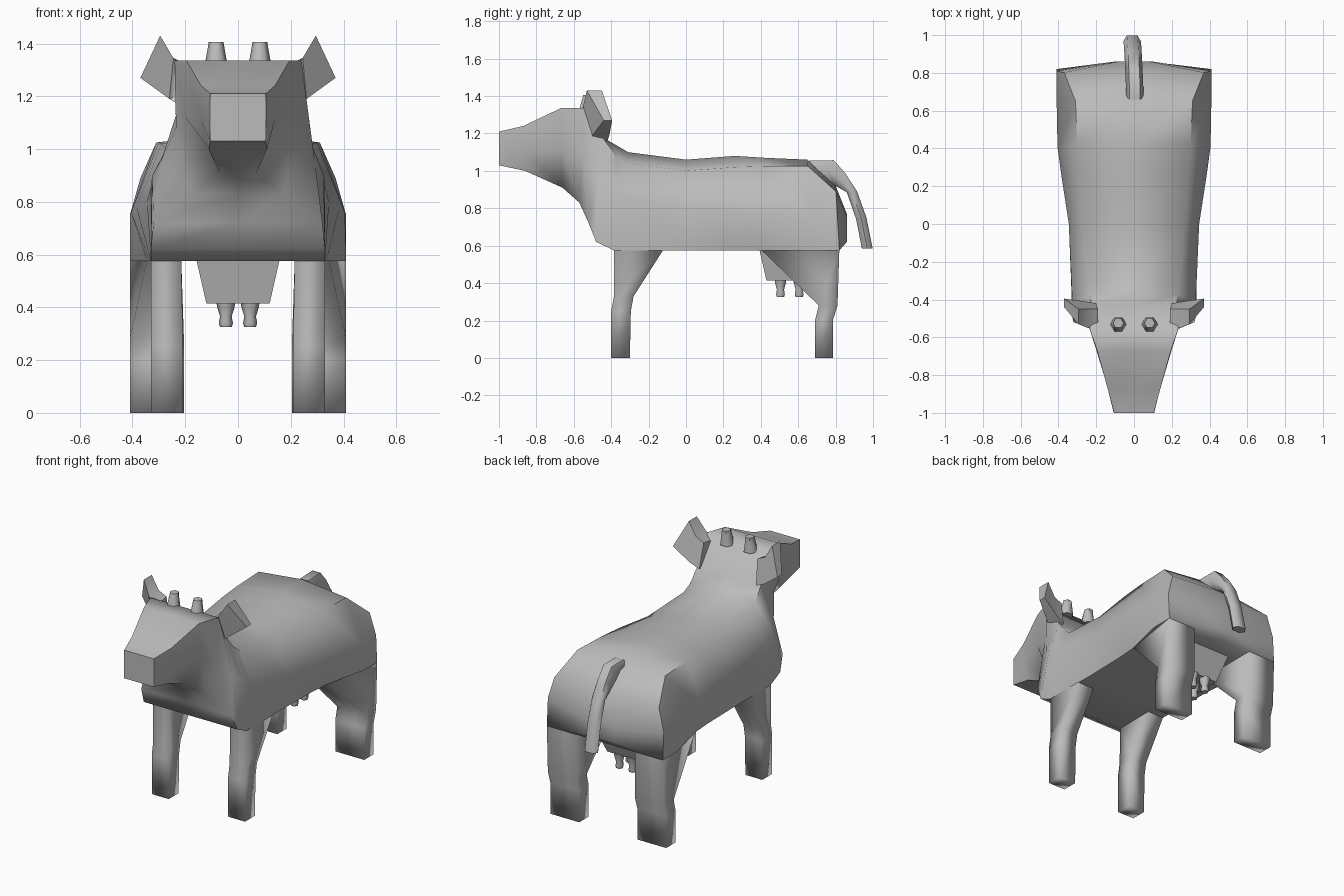
import bpy, bmesh, math
from mathutils import Vector

if "Cube" in bpy.data.objects:
    bpy.data.objects.remove(bpy.data.objects["Cube"])

hide = bpy.data.materials.new("grey_hide")
hide.diffuse_color = (0.5, 0.5, 0.5, 1)
hide.use_nodes = True
hide.node_tree.nodes["Principled BSDF"].inputs["Base Color"].default_value = hide.diffuse_color


def loft(name, rings, cap_start=True, cap_end=True, dish=0.0, angle=60):
    """Skin a list of equal-length point rings into one smooth object."""
    bm = bmesh.new()
    loops = [[bm.verts.new(p) for p in r] for r in rings]
    n = len(loops[0])
    for a, b in zip(loops, loops[1:]):
        for i in range(n):
            j = (i + 1) % n
            bm.faces.new((a[i], a[j], b[j], b[i]))
    if cap_start:
        bm.faces.new(loops[0])
    if cap_end:
        bm.faces.new(loops[-1])
    bmesh.ops.recalc_face_normals(bm, faces=bm.faces)
    if dish:  # hollow the forward-facing side
        bm.normal_update()
        f = min(bm.faces, key=lambda f: f.normal.y)
        bmesh.ops.inset_individual(bm, faces=[f], thickness=0.02, depth=-dish)
    me = bpy.data.meshes.new(name)
    bm.to_mesh(me)
    bm.free()
    me.materials.append(hide)
    me.shade_smooth()
    me.set_sharp_from_angle(angle=math.radians(angle))
    ob = bpy.data.objects.new(name, me)
    bpy.context.collection.objects.link(ob)
    return ob


def flip(rings, s):
    return [[(x * s, y, z) for x, y, z in r] for r in rings]


# Head, neck and trunk: y top, y bottom, z top, z shoulder, z middle, z bottom,
# then half widths at shoulder, middle and bottom
SECTIONS = [
    (-1.00, -1.00, 1.21, 1.21, 1.12, 1.03, .105, .107, .105),
    (-.87, -.86, 1.24, 1.24, 1.11, 1.00, .14, .14, .11),
    (-.67, -.66, 1.335, 1.335, 1.12, .91, .195, .20, .07),
    (-.54, -.57, 1.335, 1.335, 1.08, .83, .24, .235, .17),
    (-.43, -.52, 1.17, 1.16, .96, .72, .225, .29, .32),
    (-.36, -.48, 1.13, 1.08, .90, .62, .23, .325, .33),
    (-.31, -.385, 1.10, 1.04, .86, .575, .24, .33, .33),
    (0, 0, 1.06, 1.00, .80, .575, .27, .345, .33),
    (.26, .26, 1.08, 1.02, .78, .575, .29, .385, .335),
    (.42, .40, 1.07, 1.025, .76, .575, .30, .405, .345),
    (.65, .68, 1.06, 1.025, .75, .575, .31, .41, .41),
    (.80, .82, .92, .89, .75, .575, .37, .41, .41),
    (.86, .86, .77, .76, .70, .62, .08, .10, .08),
]
body = []
for yt, yb, zt, zs, zm, zb, ws, wm, wb in SECTIONS:
    half = [(0, zt), (ws, zs), (wm, zm), (wb, zb), (0, zb)]
    ring = half + [(-x, z) for x, z in half[3:0:-1]]
    body.append([(x, yb + (yt - yb) * (z - zb) / (zt - zb), z) for x, z in ring])
loft("body", body)

# Legs: z, y front, y back, x inner, x outer front, x outer back
FRONT = [(0, -.40, -.30, .21, .33, .33), (.25, -.40, -.295, .21, .33, .33),
         (.33, -.385, -.28, .21, .33, .33), (.58, -.385, -.12, .215, .33, .33)]
HIND = [(0, .69, .785, .205, .41, .41), (.2, .69, .785, .205, .41, .41),
        (.28, .71, .81, .205, .41, .41), (.58, .40, .82, .215, .345, .41)]
for name, rows in (("front_leg", FRONT), ("hind_leg", HIND)):
    rings = [[(xi, a, z), (xf, a, z), (xb, b, z), (xi, b, z)]
             for z, a, b, xi, xf, xb in rows]
    for s, side in ((1, "right"), (-1, "left")):
        loft(f"{name}_{side}", flip(rings, s), cap_end=False, angle=100)

# Udder
loft("udder", [[(-w, a, z), (w, a, z), (w, b, z), (-w, b, z)]
               for z, w, a, b in ((.59, .16, .39, .70), (.415, .12, .43, .625))],
     cap_start=False)

# Ears, horns and teats on both sides
ear = [[(.19, -.56, 1.30), (.19, -.45, 1.32), (.20, -.42, 1.16), (.21, -.53, 1.16)],
       [(.245, -.55, 1.345), (.245, -.45, 1.345), (.26, -.41, 1.19), (.26, -.50, 1.19)],
       [(.295, -.53, 1.43), (.295, -.45, 1.43), (.37, -.395, 1.27), (.37, -.44, 1.27)]]


def round_rings(cx, rows, n=6):
    return [[(cx + r * math.cos(2 * math.pi * i / n),
              y + r * math.sin(2 * math.pi * i / n), z) for i in range(n)]
            for z, y, r in rows]


for s, side in ((1, "right"), (-1, "left")):
    loft(f"ear_{side}", flip(ear, s), dish=.02)
    horn = round_rings(.083, [(1.31, -.535, .045), (1.37, -.53, .034), (1.405, -.525, .028)])
    loft(f"horn_{side}", flip(horn, s))
    for y, place in ((.505, "front"), (.605, "rear")):
        teat = round_rings(.046, [(.42, y, .036), (.40, y, .033), (.365, y, .022),
                                  (.34, y, .027), (.325, y, .022)])
        loft(f"teat_{place}_{side}", flip(teat, s))

# Tail: upper y, z and lower y, z of each section
TAIL = [(.66, 1.055, .68, 1.00), (.79, 1.057, .73, .96), (.85, .99, .80, .92),
        (.915, .89, .86, .885), (.965, .75, .91, .74), (.998, .585, .94, .585)]
tail = []
for i, (ya, za, yb, zb) in enumerate(TAIL):
    c = .005 - .003 * i
    a, b = Vector((c, ya, za)), Vector((c, yb, zb))
    m = (a + b) / 2
    k, w = Vector((.028, 0, 0)), Vector((.046, 0, 0))
    tail.append([a - k, a + k, m + w, b + k, b - k, m - w])
loft("tail", tail)
